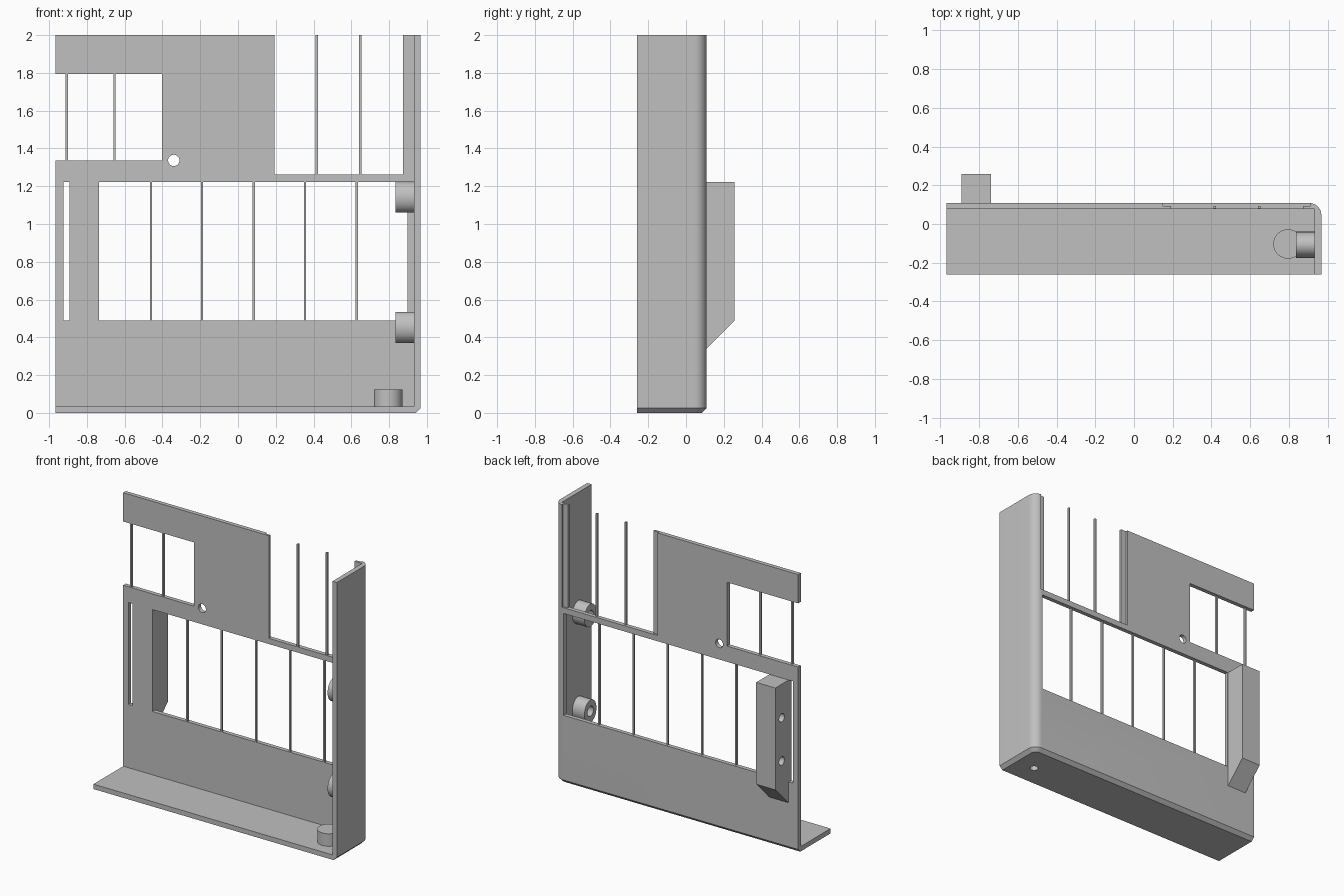
import bpy, bmesh, math
from mathutils import Matrix

cube = bpy.data.objects.get("Cube")
if cube:
    bpy.data.objects.remove(cube, do_unlink=True)

grey = bpy.data.materials.new("plain_grey")
grey.use_nodes = True
COLOUR = (0.53, 0.53, 0.53, 1)
grey.diffuse_color = COLOUR
grey.node_tree.nodes["Principled BSDF"].inputs["Base Color"].default_value = COLOUR

LEFT, RIGHT, FRONT, BACK, TOP = -0.967, 0.967, -0.26, 0.108, 2.0
INNER_X, INNER_Y, FLOOR = 0.932, 0.078, 0.035


def finish(bm, name):
    bmesh.ops.recalc_face_normals(bm, faces=bm.faces)
    mesh = bpy.data.meshes.new(name)
    bm.to_mesh(mesh)
    bm.free()
    mesh.materials.append(grey)
    ob = bpy.data.objects.new(name, mesh)
    bpy.context.collection.objects.link(ob)
    return ob


def box(name, x0, x1, y0, y1, z0, z1):
    bm = bmesh.new()
    size = Matrix.Diagonal((x1 - x0, y1 - y0, z1 - z0, 1))
    centre = Matrix.Translation(((x0 + x1) / 2, (y0 + y1) / 2, (z0 + z1) / 2))
    bmesh.ops.create_cube(bm, size=1, matrix=centre @ size)
    return finish(bm, name)


def cylinder(name, axis, centre, ra, rb, depth):
    """Elliptic cylinder; axis is the direction of its length."""
    turn = {"x": Matrix.Rotation(math.pi / 2, 4, "Y"),
            "y": Matrix.Rotation(math.pi / 2, 4, "X"),
            "z": Matrix.Identity(4)}[axis]
    bm = bmesh.new()
    bmesh.ops.create_cone(bm, cap_ends=True, segments=40, radius1=1, radius2=1, depth=1,
                          matrix=Matrix.Translation(centre) @ turn @ Matrix.Diagonal((ra, rb, depth, 1)))
    return finish(bm, name)


def loft(name, rings):
    """Closed solid through rings of equal point count."""
    bm = bmesh.new()
    loops = [[bm.verts.new(p) for p in ring] for ring in rings]
    for a, b in zip(loops, loops[1:]):
        for i in range(len(a)):
            j = (i + 1) % len(a)
            bm.faces.new((a[i], a[j], b[j], b[i]))
    bm.faces.new(loops[0])
    bm.faces.new(loops[-1])
    return finish(bm, name)


def cut(target, cutter):
    mod = target.modifiers.new("cut", "BOOLEAN")
    mod.operation = "DIFFERENCE"
    mod.solver = "EXACT"
    mod.object = cutter
    bpy.context.view_layer.objects.active = target
    bpy.ops.object.modifier_apply(modifier=mod.name)
    bpy.data.objects.remove(cutter, do_unlink=True)


def smooth(ob):
    bpy.ops.object.select_all(action="DESELECT")
    ob.select_set(True)
    bpy.context.view_layer.objects.active = ob
    bpy.ops.object.shade_smooth_by_angle(angle=math.radians(30))


# Shell: back, floor and side wall, with a rounded corner and chamfered base
RADIUS, CHAMFER = 0.062, 0.025


def outline(z, inset):
    r = RADIUS - inset
    arc = [(RIGHT - RADIUS + r * math.cos(a), BACK - RADIUS + r * math.sin(a), z)
           for a in (math.pi / 2 * i / 10 for i in range(11))]
    return [(LEFT, FRONT, z), (RIGHT - inset, FRONT, z), *arc, (LEFT, BACK - inset, z)]


shell = loft("shell", [outline(0, CHAMFER), outline(CHAMFER, 0), outline(TOP, 0)])
cut(shell, box("cavity", -2, INNER_X, -2, INNER_Y, FLOOR, 3))

# Openings through the back: x range, z range
for x0, x1, z0, z1 in [
    (-0.735, 0.897, 0.49, 1.222),    # main window
    (-0.925, -0.892, 0.49, 1.222),   # narrow slot
    (-2, -0.403, 1.335, 1.793),      # upper window, open at the side
    (0.192, 0.873, 1.263, 3),        # upper bay, open at the top
]:
    cut(shell, box("opening", x0, x1, 0.04, 0.2, z0, z1))

# Shallow rebate beside the upper bay, and the round hole
cut(shell, box("rebate", 0.15, 0.91, 0.094, 0.2, 1.263, 3))
cut(shell, cylinder("round_hole", "y", (-0.34, 0.1, 1.337), 0.03, 0.03, 0.3))

# Floor boss with a blind hole from below
FLOOR_BOSS = (0.795, -0.103)
cut(shell, cylinder("screw_hole", "z", (*FLOOR_BOSS, 0), 0.028, 0.028, 0.19))
floor_boss = cylinder("floor_boss", "z", (*FLOOR_BOSS, 0.078), 0.076, 0.076, 0.094)
cut(floor_boss, cylinder("screw_hole", "z", (*FLOOR_BOSS, 0), 0.028, 0.028, 0.19))
smooth(shell)
smooth(floor_boss)

# Side wall bosses with blind holes from inside
for name, z in (("lower_wall_boss", 0.453), ("upper_wall_boss", 1.142)):
    boss = cylinder(name, "x", (0.887, -0.108, z), 0.082, 0.068, 0.104)
    cut(boss, cylinder("screw_hole", "x", (0.84, -0.108, z), 0.036, 0.034, 0.15))
    smooth(boss)

# Thin vertical bars across the openings
for name, xs, z0, z1 in [
    ("main_bar", (-0.461, -0.19, 0.084, 0.355, 0.628), 0.485, 1.225),
    ("upper_window_bar", (-0.906, -0.654), 1.33, 1.798),
    ("bay_bar", (0.417, 0.647), 1.258, TOP),
]:
    for x in xs:
        box(name, x - 0.006, x + 0.006, INNER_Y + 0.001, 0.094, z0, z1)

# Rear block with a sloped underside and two holes in its side
side = [(0.1, 0.34), (BACK, 0.34), (0.258, 0.49), (0.258, 1.222), (0.1, 1.222)]
block = loft("rear_block", [[(x, y, z) for y, z in side] for x in (-0.891, -0.739)])
for z in (0.67, 0.98):
    cut(block, cylinder("side_hole", "x", (-0.89, 0.185, z), 0.03, 0.03, 0.22))
smooth(block)
